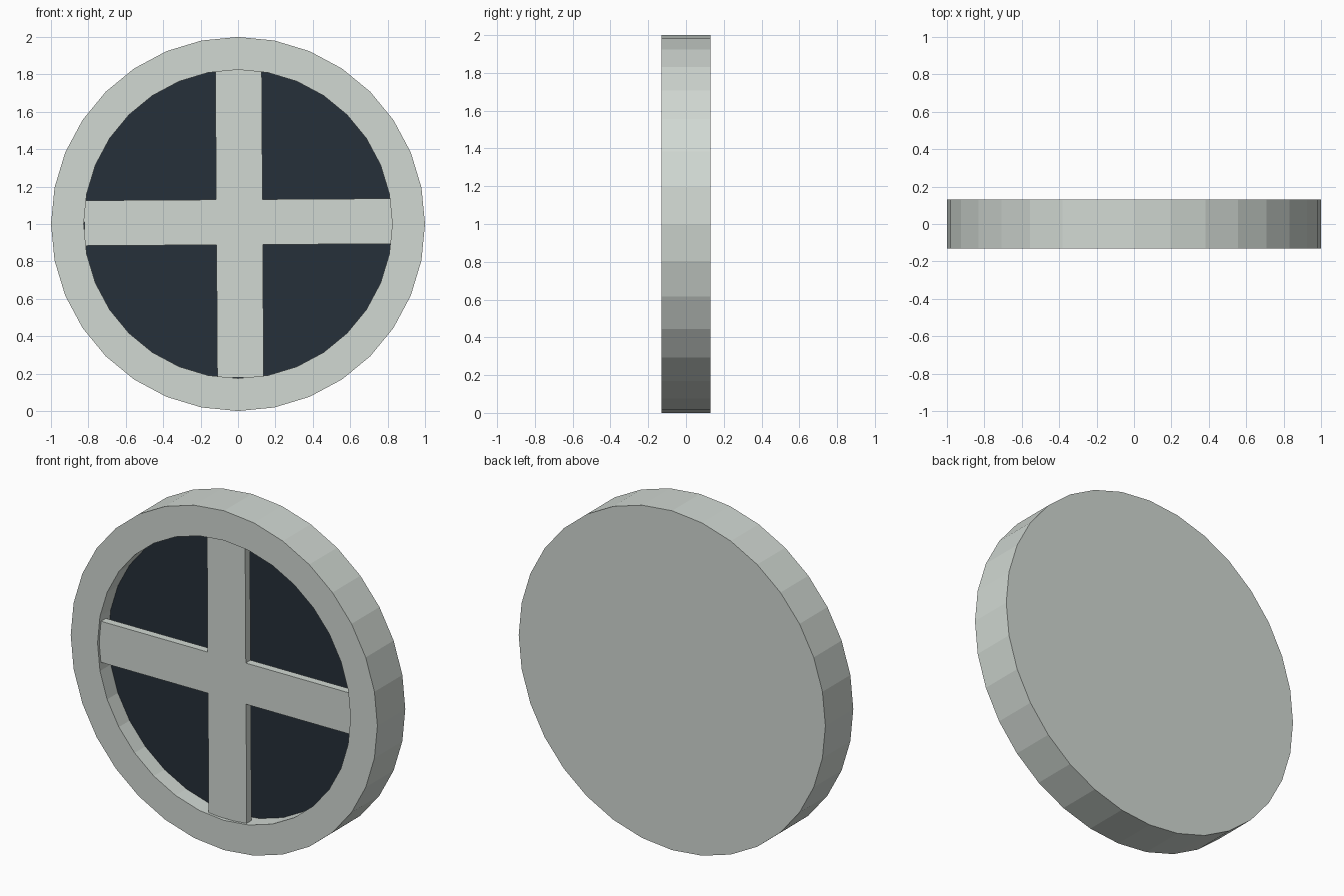
import bpy, bmesh, math
from mathutils import Matrix

if "Cube" in bpy.data.objects:
    bpy.data.objects.remove(bpy.data.objects["Cube"])

SIDES = 32
CZ = 1.0


def material(name, rgb):
    m = bpy.data.materials.new(name)
    m.diffuse_color = (*rgb, 1)
    m.use_nodes = True
    m.node_tree.nodes["Principled BSDF"].inputs["Base Color"].default_value = m.diffuse_color
    return m


pale = material("pale grey frame", (0.64, 0.69, 0.65))
dark = material("dark blue glass", (0.019, 0.029, 0.041))


def finish(name, bm, *mats):
    bmesh.ops.recalc_face_normals(bm, faces=bm.faces)
    me = bpy.data.meshes.new(name)
    bm.to_mesh(me)
    bm.free()
    for m in mats:
        me.materials.append(m)
    ob = bpy.data.objects.new(name, me)
    bpy.context.collection.objects.link(ob)
    return ob


# Round frame: closed back, rim, inner wall and recessed dark pane
bm = bmesh.new()
profile = [(1.0, 0.13), (1.0, -0.13), (0.825, -0.13), (0.825, -0.03)]
loops = []
for r, y in profile:
    loops.append([bm.verts.new((r * math.sin(2 * math.pi * i / SIDES), y,
                                CZ + r * math.cos(2 * math.pi * i / SIDES)))
                  for i in range(SIDES)])
for a, b in zip(loops, loops[1:]):
    for i in range(SIDES):
        j = (i + 1) % SIDES
        bm.faces.new((a[i], a[j], b[j], b[i]))
bm.faces.new(loops[0])
pane = bm.faces.new(loops[-1])
pane.material_index = 1
finish("round_window_frame", bm, pale, dark)


# Crossed bars, set slightly behind the rim face and very slightly turned
def bar(name, sx, sz):
    bm = bmesh.new()
    bmesh.ops.create_cube(bm, size=1, matrix=Matrix.Diagonal((sx, 0.045, sz, 1)))
    ob = finish(name, bm, pale)
    ob.location = (0.008, -0.0925, CZ + 0.01)
    ob.rotation_euler = (0, -0.0065, 0)


bar("horizontal_bar", 1.66, 0.242)
bar("vertical_bar", 0.248, 1.66)
